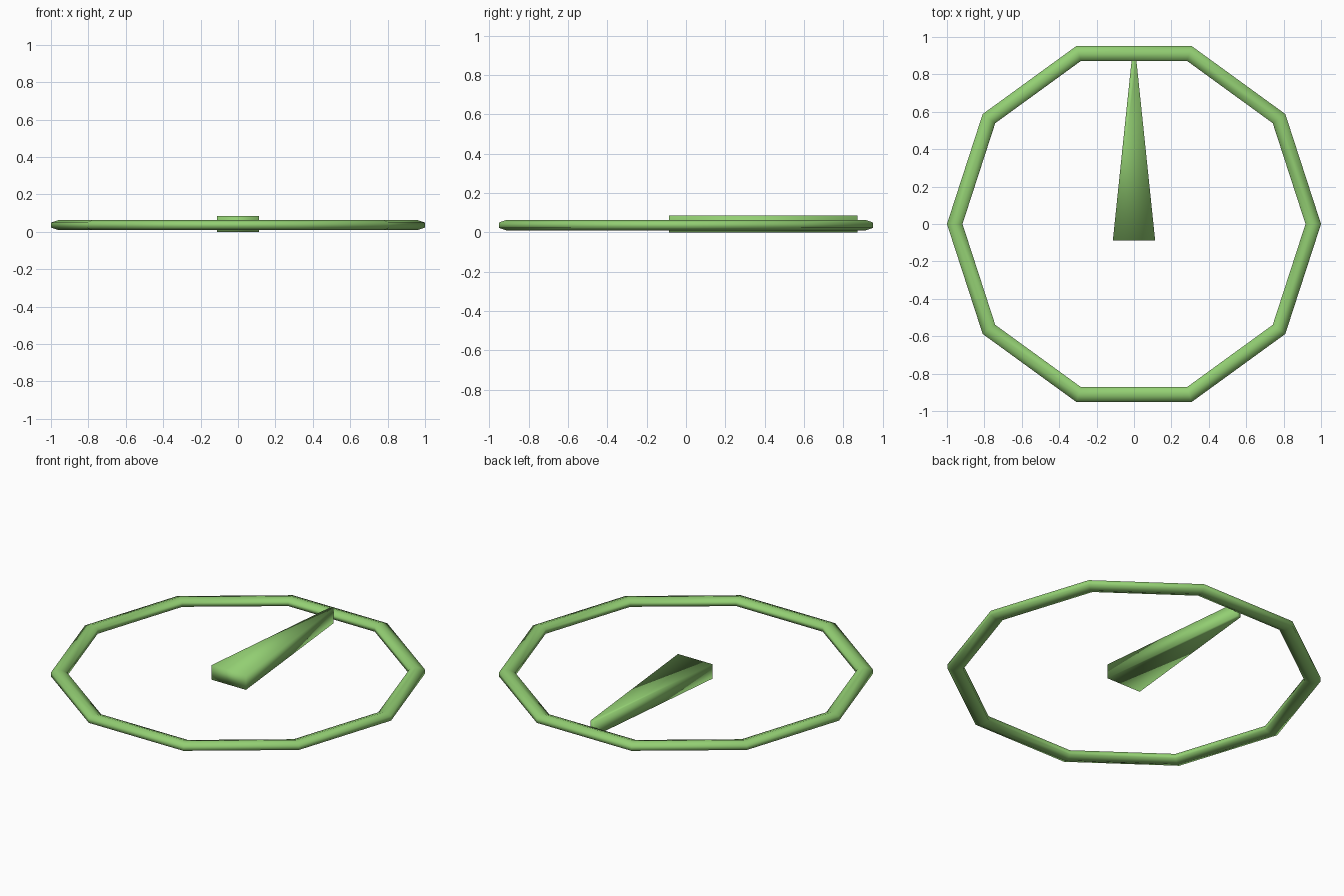
import bpy, bmesh
from math import cos, sin, pi

if "Cube" in bpy.data.objects:
    bpy.data.objects.remove(bpy.data.objects["Cube"])

mat = bpy.data.materials.new("green")
mat.diffuse_color = (0.29, 0.62, 0.17, 1)
mat.use_nodes = True
mat.node_tree.nodes["Principled BSDF"].inputs["Base Color"].default_value = mat.diffuse_color


def finish(bm, name):
    bmesh.ops.recalc_face_normals(bm, faces=bm.faces)
    for f in bm.faces:
        f.smooth = True
    me = bpy.data.meshes.new(name)
    bm.to_mesh(me)
    bm.free()
    me.materials.append(mat)
    ob = bpy.data.objects.new(name, me)
    bpy.context.collection.objects.link(ob)
    return ob


# Ten-sided ring with a flattened six-sided section
SIDES, SECTION = 10, 6
bm = bmesh.new()
loops = []
for i in range(SIDES):
    a = 2 * pi * i / SIDES
    loop = []
    for j in range(SECTION):
        b = 2 * pi * (j + 0.5) / SECTION
        r = 0.9585 + 0.0415 * cos(b) / cos(pi / SECTION)
        loop.append(bm.verts.new((r * cos(a), r * sin(a), 0.036 + 0.027 * sin(b))))
    loops.append(loop)
for i in range(SIDES):
    p, q = loops[i], loops[(i + 1) % SIDES]
    for j in range(SECTION):
        k = (j + 1) % SECTION
        bm.faces.new((p[j], q[j], q[k], p[k]))
finish(bm, "ring")

# Tapered pointer from the centre to the ring
bm = bmesh.new()
bmesh.ops.create_cube(bm, size=1)
for v in bm.verts:
    tip = v.co.y > 0
    v.co.x *= 0.026 if tip else 0.226
    v.co.y = 0.873 if tip else -0.087
    v.co.z = 0.085 if v.co.z > 0 else 0.0
finish(bm, "pointer")
